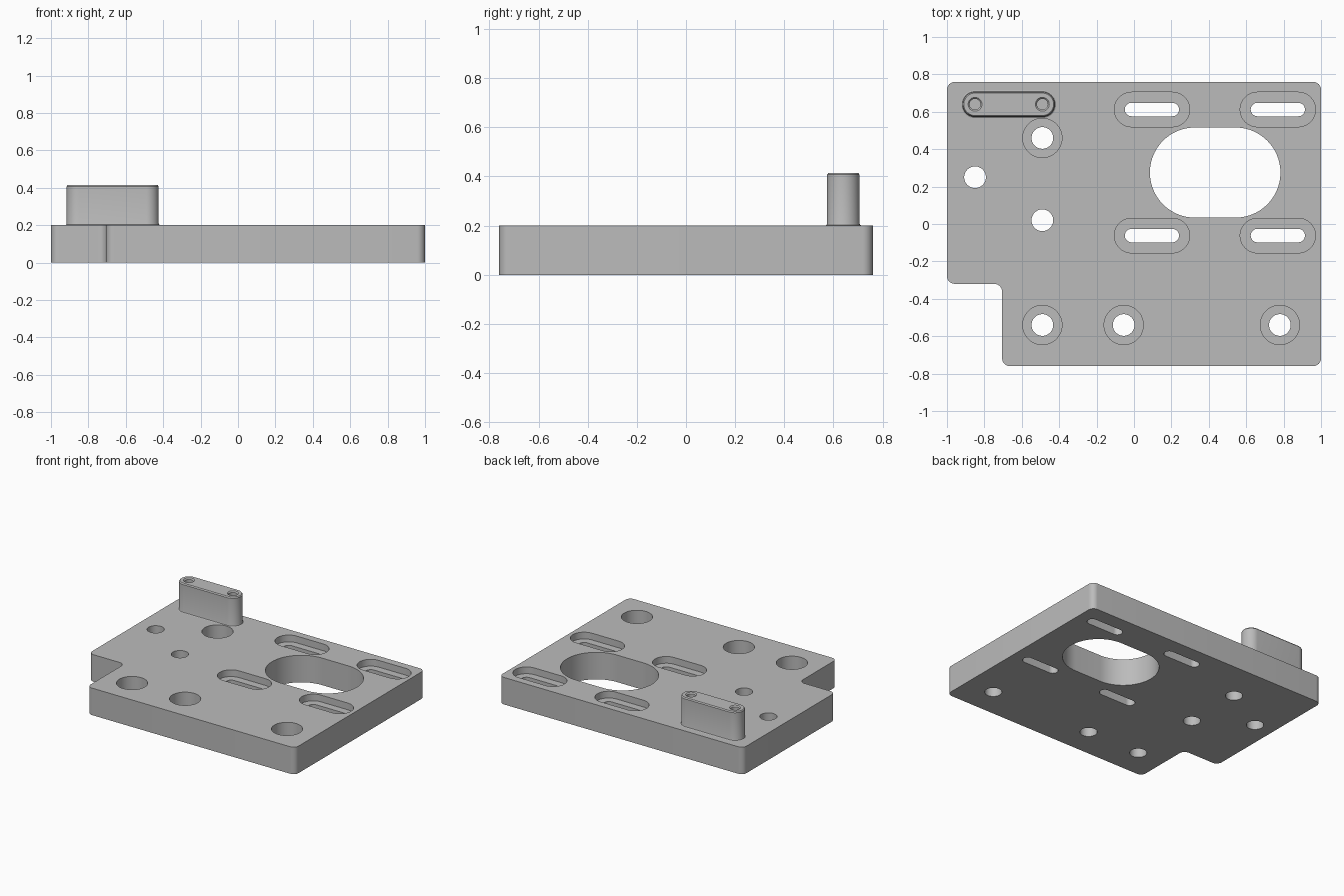
import bpy, bmesh, math

cube = bpy.data.objects.get("Cube")
if cube:
    bpy.data.objects.remove(cube, do_unlink=True)

grey = bpy.data.materials.new("machined_grey")
grey.use_nodes = True
grey.diffuse_color = (0.5, 0.5, 0.5, 1)
grey.node_tree.nodes["Principled BSDF"].inputs["Base Color"].default_value = (0.5, 0.5, 0.5, 1)


def to_object(name, bm):
    bmesh.ops.recalc_face_normals(bm, faces=bm.faces)
    mesh = bpy.data.meshes.new(name)
    bm.to_mesh(mesh)
    bm.free()
    mesh.materials.append(grey)
    ob = bpy.data.objects.new(name, mesh)
    bpy.context.collection.objects.link(ob)
    return ob


def add_stadium(bm, x, y, half, profile, steps=24):
    """Stack of slot outlines; profile lists (end radius, height), half is the straight half length."""
    rings = []
    for r, z in profile:
        ring = []
        for side in (1, -1):
            if half == 0:
                angles = range(steps)
            else:
                angles = range(steps + 1)
            for i in angles:
                a = math.pi * i / steps - side * math.pi / 2
                ring.append(bm.verts.new((x + side * half + r * math.cos(a), y + r * math.sin(a), z)))
        rings.append(ring)
    n = len(rings[0])
    for low, high in zip(rings, rings[1:]):
        for i in range(n):
            j = (i + 1) % n
            bm.faces.new((low[i], low[j], high[j], high[i]))
    bm.faces.new(rings[0][::-1])
    bm.faces.new(rings[-1])


def cut(target, cutter):
    mod = target.modifiers.new("cut", 'BOOLEAN')
    mod.operation = 'DIFFERENCE'
    mod.solver = 'EXACT'
    mod.object = cutter
    bpy.context.view_layer.objects.active = target
    bpy.ops.object.modifier_apply(modifier=mod.name)
    bpy.data.objects.remove(cutter, do_unlink=True)


def smooth(ob):
    bpy.ops.object.select_all(action='DESELECT')
    ob.select_set(True)
    bpy.context.view_layer.objects.active = ob
    bpy.ops.object.shade_smooth_by_angle(angle=math.radians(30))


TOP = 0.2

# Plate with a notched corner and rounded vertical edges
bm = bmesh.new()
outline = [(-0.705, -0.76), (1, -0.76), (1, 0.76), (-1, 0.76), (-1, -0.32), (-0.705, -0.32)]
base = bm.faces.new([bm.verts.new((x, y, 0)) for x, y in outline])
up = bmesh.ops.extrude_face_region(bm, geom=[base])["geom"]
bmesh.ops.translate(bm, vec=(0, 0, TOP), verts=[v for v in up if isinstance(v, bmesh.types.BMVert)])
uprights = [e for e in bm.edges if abs(e.verts[0].co.z - e.verts[1].co.z) > 0.1]
bmesh.ops.bevel(bm, geom=uprights, offset=0.042, segments=8, profile=0.5, affect='EDGES')
plate = to_object("base_plate", bm)

# All openings in the plate
bm = bmesh.new()
through = [(0.058, -0.1), (0.058, TOP + 0.1)]
bored = [(0.058, -0.1), (0.058, 0.08), (0.105, 0.08), (0.105, TOP + 0.1)]
slotted = [(0.036, -0.1), (0.036, 0.15), (0.0925, 0.15), (0.0925, TOP + 0.1)]
for x, y in [(-0.85, 0.25), (-0.49, 0.02)]:
    add_stadium(bm, x, y, 0, through)
for x, y in [(-0.49, 0.46), (-0.49, -0.54), (-0.055, -0.54), (0.78, -0.54)]:
    add_stadium(bm, x, y, 0, bored)
for x in (0.096, 0.769):
    for y in (0.612, -0.062):
        add_stadium(bm, x, y, 0.109, slotted)
add_stadium(bm, 0.434, 0.275, 0.108, [(0.241, -0.1), (0.241, TOP + 0.1)], steps=40)
cut(plate, to_object("plate_cutter", bm))
smooth(plate)

# Raised boss with a small base fillet and a chamfered top
bm = bmesh.new()
add_stadium(bm, -0.67, 0.64, 0.18, [(0.074, TOP - 0.01), (0.074, TOP), (0.068, TOP + 0.003),
                                    (0.066, TOP + 0.01), (0.066, 0.407), (0.06, 0.415)])
boss = to_object("raised_boss", bm)

# Countersunk blind holes in the boss
bm = bmesh.new()
for x in (-0.85, -0.49):
    add_stadium(bm, x, 0.64, 0, [(0.029, 0.26), (0.029, 0.407), (0.037, 0.415), (0.037, 0.5)])
cut(boss, to_object("boss_cutter", bm))
smooth(boss)
